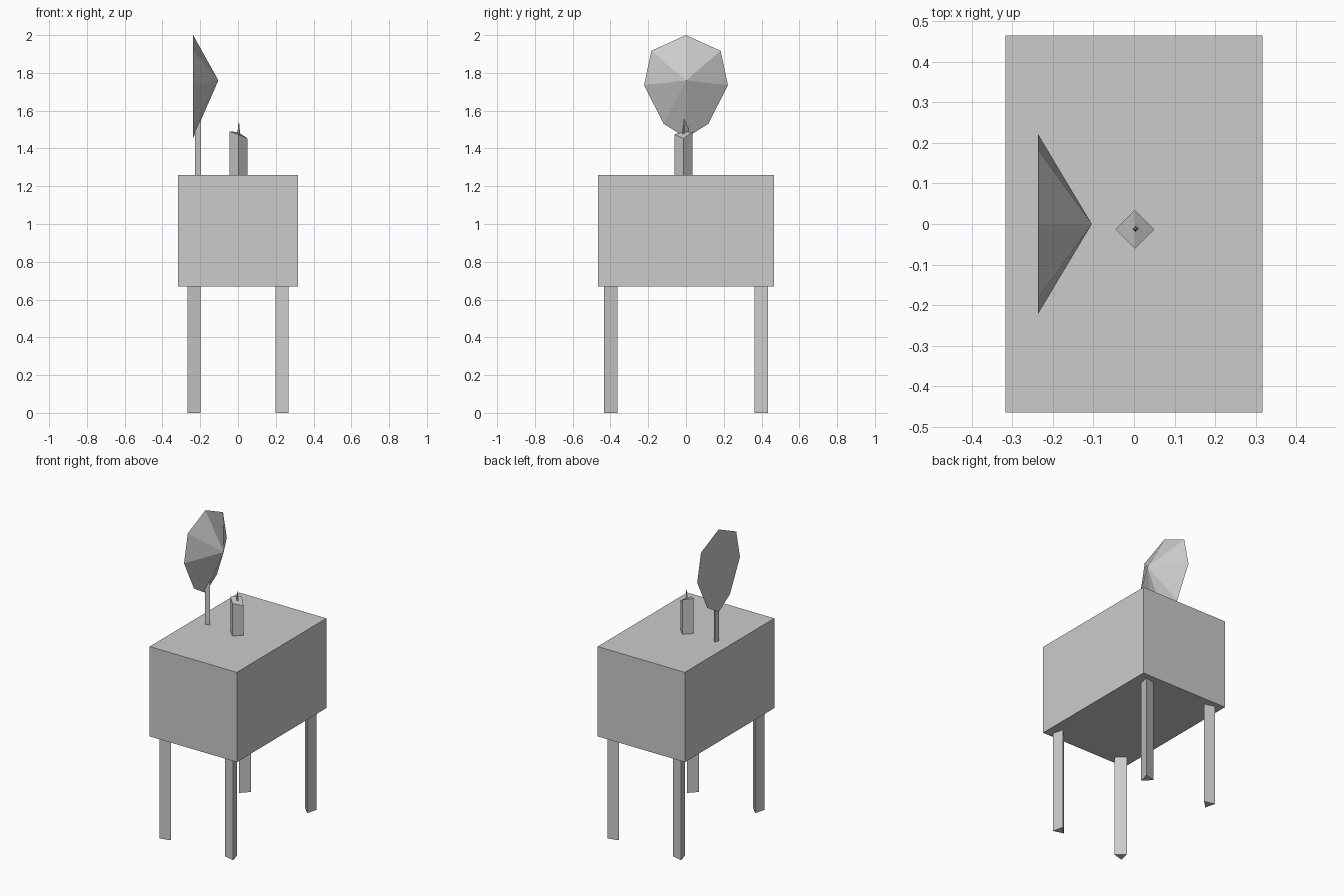
import bpy
import bmesh
from math import radians, cos, sin

if "Cube" in bpy.data.objects:
    bpy.data.objects.remove(bpy.data.objects["Cube"])


def make(name, bm):
    bmesh.ops.recalc_face_normals(bm, faces=bm.faces[:])
    mesh = bpy.data.meshes.new(name)
    bm.to_mesh(mesh)
    bm.free()
    obj = bpy.data.objects.new(name, mesh)
    bpy.context.collection.objects.link(obj)
    return obj


def ring(x, y, radius, sides, start):
    angles = [radians(start + 360 * i / sides) for i in range(sides)]
    return [(x + radius * cos(a), y + radius * sin(a)) for a in angles]


def prism(name, points, z0, tops):
    """Upright prism; tops gives the height of every top corner."""
    bm = bmesh.new()
    low = [bm.verts.new((x, y, z0)) for x, y in points]
    high = [bm.verts.new((x, y, z)) for (x, y), z in zip(points, tops)]
    n = len(points)
    for i in range(n):
        j = (i + 1) % n
        bm.faces.new((low[i], low[j], high[j], high[i]))
    bm.faces.new(low[::-1])
    if n == 4:  # split the slanted top along the y diagonal
        bm.faces.new((high[1], high[2], high[3]))
        bm.faces.new((high[3], high[0], high[1]))
    else:
        bm.faces.new(high)
    return make(name, bm)


# Cabinet box
bm = bmesh.new()
bmesh.ops.create_cube(bm, size=1)
bmesh.ops.scale(bm, vec=(0.634, 0.93, 0.59), verts=bm.verts)
bmesh.ops.translate(bm, vec=(0, 0, 0.965), verts=bm.verts)
make("cabinet", bm)

# Three-sided legs, each with one edge pointing at its corner
for side, sx in (("left", -1), ("right", 1)):
    for end, sy in (("front", -1), ("back", 1)):
        corner = {(1, 1): 45, (-1, 1): 135, (-1, -1): 225, (1, -1): 315}[sx, sy]
        points = ring(sx * 0.238, sy * 0.404, 0.042, 3, corner)
        prism(f"{end}_{side}_leg", points, 0, [0.67] * 3)

# Thin three-sided mirror post
prism("mirror_post", ring(-0.214, -0.005, 0.0195, 3, 225), 1.26, [1.58] * 3)

# Mirror: shallow pyramid with an egg-shaped eight-sided rim and flat back
half = [(0, 2.0), (0.183, 1.917), (0.222, 1.735), (0.118, 1.53), (0, 1.457)]
rim = half + [(-y, z) for y, z in half[3:0:-1]]
bm = bmesh.new()
verts = [bm.verts.new((-0.237, y, z)) for y, z in rim]
tip = bm.verts.new((-0.104, 0, 1.76))
for i, v in enumerate(verts):
    bm.faces.new((v, verts[(i + 1) % len(verts)], tip))
bm.faces.new(verts)
make("mirror", bm)

# Candle with a slanted melted top (corners: +x, +y, -x, -y)
prism("candle", ring(0.002, -0.013, 0.048, 4, 0), 1.26,
      [1.453, 1.487, 1.49, 1.474])

# Wick
bm = bmesh.new()
bmesh.ops.create_cone(bm, cap_ends=True, segments=4, radius1=0.009,
                      radius2=0.002, depth=0.08)
bmesh.ops.translate(bm, vec=(0.004, -0.012, 1.497), verts=bm.verts)
make("wick", bm)
